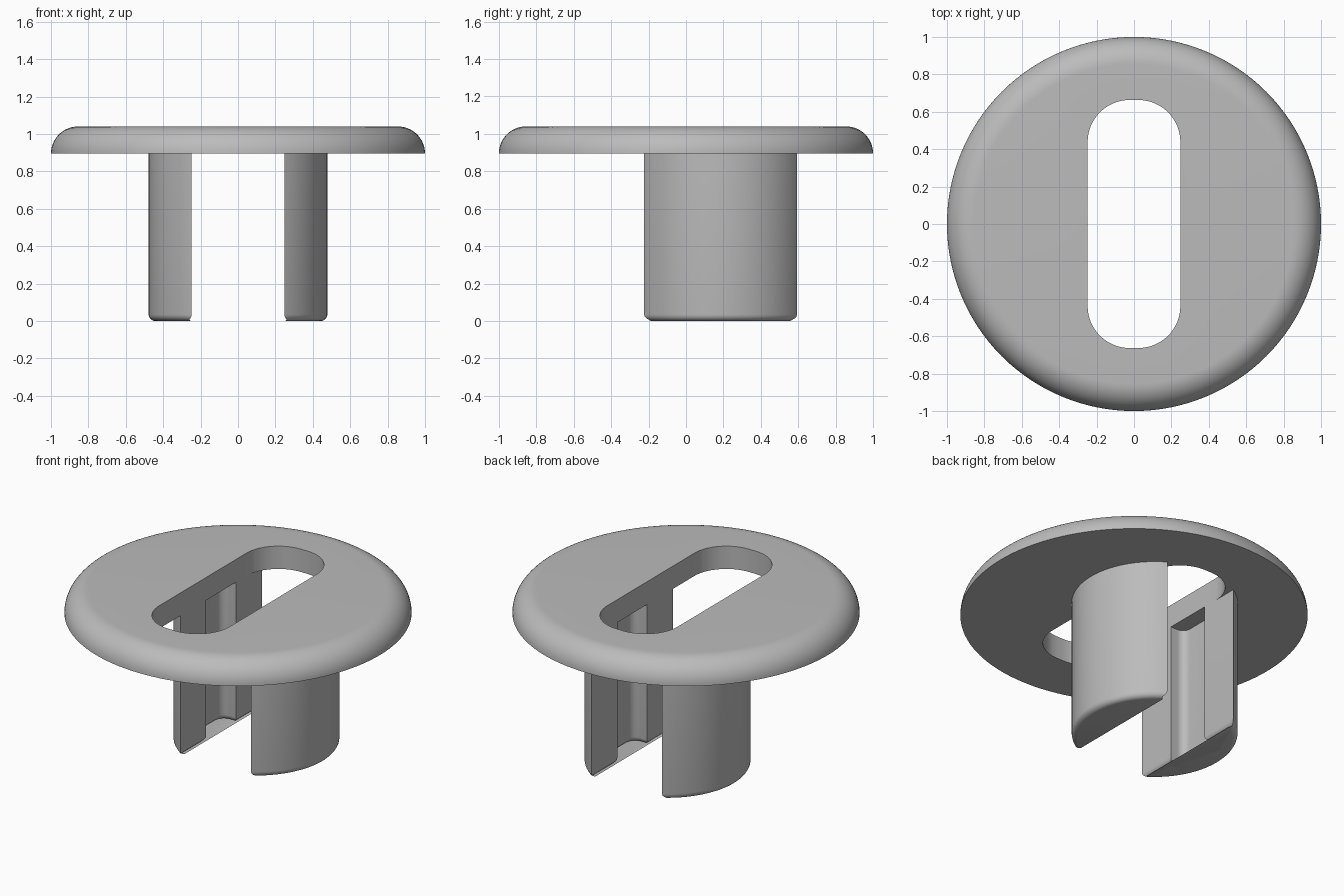
import bpy, bmesh, math

cube = bpy.data.objects.get("Cube")
if cube:
    bpy.data.objects.remove(cube, do_unlink=True)

TOP, UNDER = 1.04, 0.895        # cap heights
SLOT_X = 0.248                  # half width of the slot and gap between legs
LEG_R, LEG_Y = 0.478, 0.185     # cylinder the legs are cut from

grey = bpy.data.materials.new("plain_grey")
grey.use_nodes = True
grey.diffuse_color = (0.5, 0.5, 0.5, 1)
grey.node_tree.nodes["Principled BSDF"].inputs["Base Color"].default_value = (0.5, 0.5, 0.5, 1)


def arc(cx, cy, r, a0, a1, n):
    """Points along an arc, angles in degrees."""
    angles = [math.radians(a0 + (a1 - a0) * i / n) for i in range(n + 1)]
    return [(cx + r * math.cos(a), cy + r * math.sin(a)) for a in angles]


def finish(name, bm):
    bmesh.ops.recalc_face_normals(bm, faces=bm.faces)
    mesh = bpy.data.meshes.new(name)
    bm.to_mesh(mesh)
    bm.free()
    mesh.materials.append(grey)
    obj = bpy.data.objects.new(name, mesh)
    bpy.context.collection.objects.link(obj)
    return obj


def prism(outline, z0, z1):
    """Extrude a closed outline upward."""
    bm = bmesh.new()
    base = bm.faces.new([bm.verts.new((x, y, z0)) for x, y in outline])
    up = bmesh.ops.extrude_face_region(bm, geom=[base], use_keep_orig=True)["geom"]
    bmesh.ops.translate(bm, vec=(0, 0, z1 - z0),
                        verts=[g for g in up if isinstance(g, bmesh.types.BMVert)])
    return bm


def smooth(obj):
    bpy.ops.object.select_all(action="DESELECT")
    obj.select_set(True)
    bpy.context.view_layer.objects.active = obj
    bpy.ops.object.shade_smooth_by_angle(angle=math.radians(35))


# Round cap: a quarter-round rim profile turned about z
round_r = TOP - UNDER
profile = [(0, UNDER)] + arc(1 - round_r, UNDER, round_r, 0, 90, 14) + [(0, TOP)]
bm = bmesh.new()
verts = [bm.verts.new((x, 0, z)) for x, z in profile]
edges = [bm.edges.new(pair) for pair in zip(verts, verts[1:])]
bmesh.ops.spin(bm, geom=verts + edges, cent=(0, 0, 0), axis=(0, 0, 1),
               angle=math.tau, steps=128, use_duplicate=False)
bmesh.ops.remove_doubles(bm, verts=bm.verts, dist=1e-4)
cap = finish("round_cap", bm)

# Long slot through the cap
corner, half_len = 0.225, 0.663
cx, cy = SLOT_X - corner, half_len - corner
outline = []
for i, (sx, sy) in enumerate([(1, 1), (-1, 1), (-1, -1), (1, -1)]):
    outline += arc(sx * cx, sy * cy, corner, 90 * i, 90 * i + 90, 16)
cutter = finish("slot_cutter", prism(outline, UNDER - 0.2, TOP + 0.2))
cutter.hide_render = True
cut = cap.modifiers.new("slot", "BOOLEAN")
cut.object, cut.operation, cut.solver = cutter, "DIFFERENCE", "EXACT"
bpy.context.view_layer.objects.active = cap
bpy.ops.object.modifier_apply(modifier=cut.name)
bpy.data.objects.remove(cutter, do_unlink=True)
smooth(cap)

# Two legs: circle segments with a rounded channel down the inner face
half, depth, fillet = 0.15, 0.10, 0.05
reach = math.degrees(math.acos(SLOT_X / LEG_R))
floor = SLOT_X + depth - fillet
segment = arc(0, LEG_Y, LEG_R, -reach, reach, 40)
segment += [(SLOT_X, LEG_Y + half)]
segment += arc(floor, LEG_Y + half - fillet, fillet, 90, 0, 8)
segment += arc(floor, LEG_Y - half + fillet, fillet, 0, -90, 8)
segment += [(SLOT_X, LEG_Y - half)]
for name, side in (("left_leg", 1), ("right_leg", -1)):
    bm = prism([(side * x, y) for x, y in segment], 0, UNDER)
    bottom = [e for e in bm.edges if all(v.co.z < 1e-5 for v in e.verts)]
    bmesh.ops.bevel(bm, geom=bottom, offset=0.035, segments=5, profile=0.5,
                    affect="EDGES", clamp_overlap=False)
    smooth(finish(name, bm))
